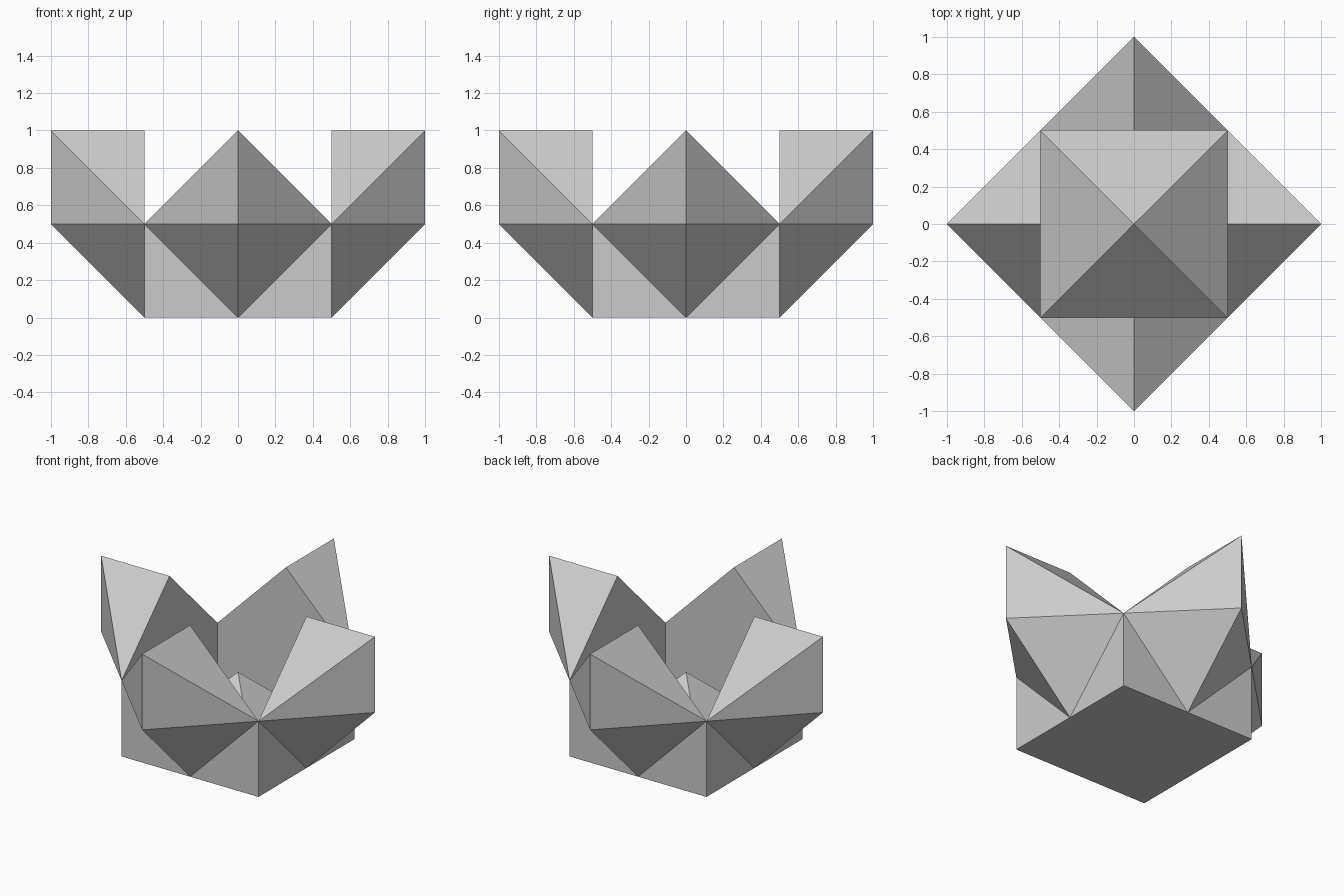
import bpy, bmesh
from math import pi
from mathutils import Matrix

if "Cube" in bpy.data.objects:
    bpy.data.objects.remove(bpy.data.objects["Cube"])


def add_object(name, bm, turn=0):
    """Make a flat-shaded object, with its mesh turned about z."""
    bmesh.ops.rotate(bm, verts=bm.verts, cent=(0, 0, 0), matrix=Matrix.Rotation(turn, 3, 'Z'))
    mesh = bpy.data.meshes.new(name)
    bm.to_mesh(mesh)
    bm.free()
    obj = bpy.data.objects.new(name, mesh)
    bpy.context.collection.objects.link(obj)
    return obj


def convex(points):
    bm = bmesh.new()
    for p in points:
        bm.verts.new(p)
    bmesh.ops.convex_hull(bm, input=bm.verts)
    bmesh.ops.dissolve_limit(bm, angle_limit=0.01, verts=bm.verts, edges=bm.edges)
    bmesh.ops.recalc_face_normals(bm, faces=bm.faces)
    return bm


h = 0.5

# Low solid pyramid rising from the floor of the open box
add_object("centre_pyramid", convex([(-h, -h, 0), (h, -h, 0), (h, h, 0), (-h, h, 0), (0, 0, h)]))

for i, side in enumerate(("front", "right", "back", "left")):
    turn = i * pi / 2

    # Faceted wing: diamond back against the wall, upright outer edge
    wing = convex([(-h, -h, h), (h, -h, h), (0, -h, 0), (0, -h, 1), (0, -1, h), (0, -1, 1)])
    add_object(side + "_wing", wing, turn)

    # Thin wall corners left showing beside the diamond
    wall = bmesh.new()
    low = wall.verts.new((0, -h, 0))
    left = [wall.verts.new((-h, -h, z)) for z in (0, h)]
    right = [wall.verts.new((h, -h, z)) for z in (0, h)]
    wall.faces.new((low, left[1], left[0]))
    wall.faces.new((low, right[0], right[1]))
    add_object(side + "_wall", wall, turn)
